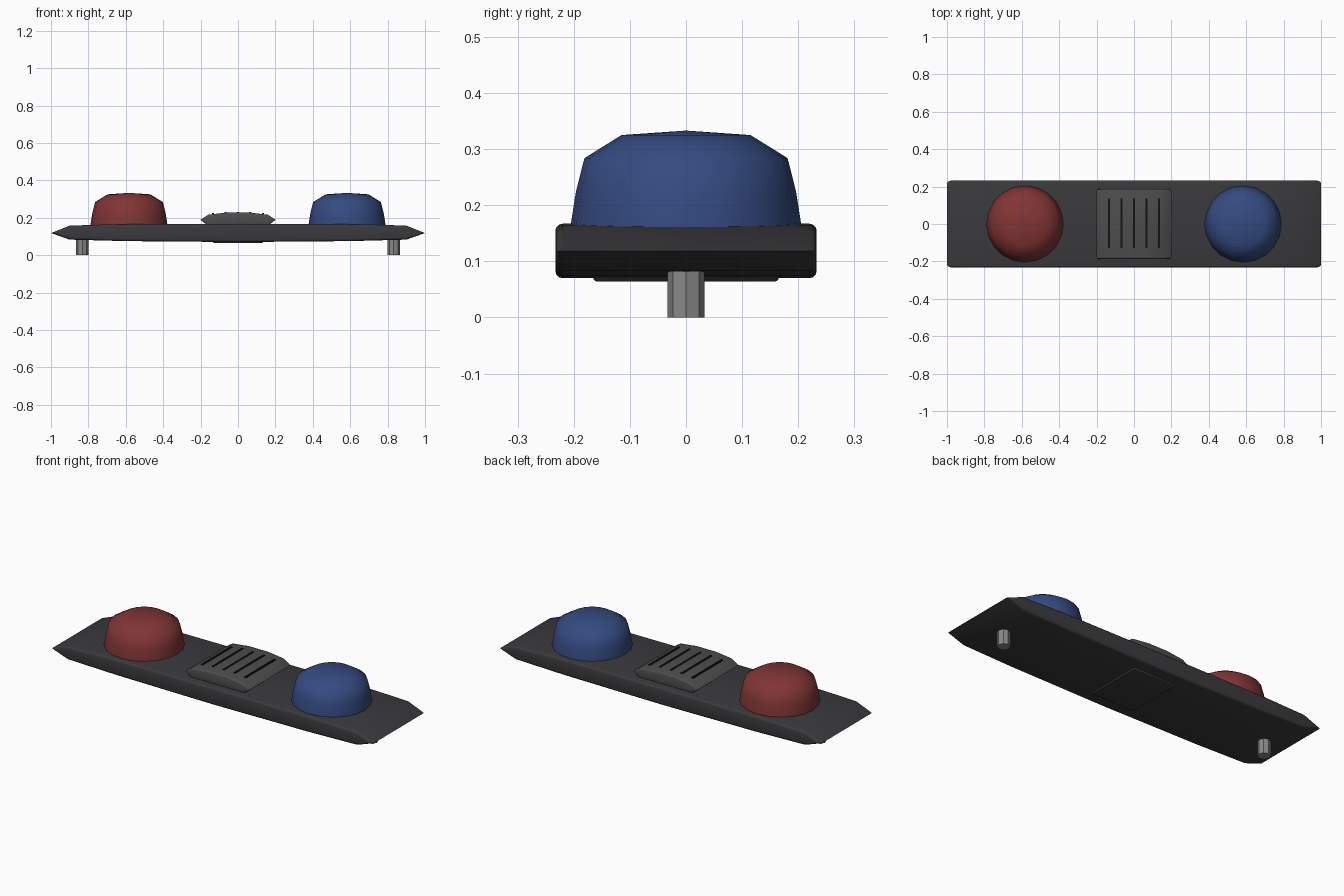
import bpy, bmesh, math

if "Cube" in bpy.data.objects:
    bpy.data.objects.remove(bpy.data.objects["Cube"])


def material(name, rgb):
    m = bpy.data.materials.new(name)
    m.diffuse_color = (*rgb, 1)
    m.use_nodes = True
    m.node_tree.nodes["Principled BSDF"].inputs["Base Color"].default_value = m.diffuse_color
    return m


DARK = material("dark_plastic", (0.042, 0.042, 0.046))
GREY = material("grey_plastic", (0.075, 0.075, 0.075))
BLACK = material("slot_black", (0.006, 0.006, 0.006))
RED = material("red_lens", (0.22, 0.035, 0.035))
BLUE = material("blue_lens", (0.035, 0.07, 0.22))
METAL = material("metal", (0.25, 0.25, 0.25))


def finish(name, bm, mat, angle=35):
    bmesh.ops.recalc_face_normals(bm, faces=bm.faces)
    me = bpy.data.meshes.new(name)
    bm.to_mesh(me)
    bm.free()
    me.materials.append(mat)
    ob = bpy.data.objects.new(name, me)
    bpy.context.collection.objects.link(ob)
    bpy.ops.object.select_all(action='DESELECT')
    ob.select_set(True)
    bpy.context.view_layer.objects.active = ob
    bpy.ops.object.shade_smooth_by_angle(angle=math.radians(angle))
    return ob


def extrusion(name, half, depth, mat, bevel):
    """Mirror a right-hand x/z outline (top to bottom), extrude along y, round the rims."""
    pts = half + [(-x, z) for x, z in reversed(half) if x > 0]
    bm = bmesh.new()
    face = bm.faces.new([bm.verts.new((x, -depth, z)) for x, z in pts])
    new = bmesh.ops.extrude_face_region(bm, geom=[face])["geom"]
    bmesh.ops.translate(bm, vec=(0, 2 * depth, 0),
                        verts=[v for v in new if isinstance(v, bmesh.types.BMVert)])
    rims = [e for e in bm.edges if abs(e.verts[0].co.y - e.verts[1].co.y) < 1e-6]
    bmesh.ops.bevel(bm, geom=rims, offset=bevel, segments=3, profile=0.5, affect='EDGES')
    return finish(name, bm, mat)


def lathe(name, profile, x, sides, mat, angle):
    """Revolve an r/z profile around a vertical axis."""
    bm = bmesh.new()
    vs = [bm.verts.new((r, 0, z)) for r, z in profile]
    edges = [bm.edges.new(p) for p in zip(vs, vs[1:])]
    bmesh.ops.spin(bm, geom=vs + edges, cent=(0, 0, 0), axis=(0, 0, 1),
                   angle=2 * math.pi, steps=sides, use_duplicate=False)
    bmesh.ops.remove_doubles(bm, verts=bm.verts, dist=1e-4)
    bmesh.ops.translate(bm, vec=(x, 0, 0), verts=bm.verts)
    return finish(name, bm, mat, angle)


def box(name, centre, size, mat):
    bm = bmesh.new()
    bmesh.ops.create_cube(bm, size=1)
    bmesh.ops.scale(bm, vec=size, verts=bm.verts)
    bmesh.ops.translate(bm, vec=centre, verts=bm.verts)
    return finish(name, bm, mat)


# Long base bar with wedge-shaped ends
extrusion("base_bar", [(0, 0.167), (0.65, 0.165), (0.9, 0.158), (1.0, 0.118),
                       (0.9, 0.083), (0.6, 0.075), (0, 0.07)], 0.233, DARK, 0.013)

# Raised centre housing
extrusion("centre_housing", [(0.06, 0.228), (0.16, 0.216), (0.2, 0.189), (0.165, 0.16)],
          0.187, GREY, 0.01)

# Dark grille slots
for i in range(-2, 3):
    top = 0.231 if abs(i) < 2 else 0.224
    box("grille_slot", (i * 0.067, 0.003, top - 0.01), (0.011, 0.265, 0.02), BLACK)

# Shallow pad under the base
extrusion("bottom_pad", [(0.15, 0.085), (0.13, 0.064)], 0.165, DARK, 0.006)

# Domed lenses
dome = [(0, 0.16), (0.205, 0.16), (0.205, 0.168), (0.196, 0.225),
        (0.181, 0.284), (0.115, 0.325), (0, 0.333)]
lathe("red_dome", dome, -0.583, 20, RED, 50)
lathe("blue_dome", dome, 0.583, 20, BLUE, 50)

# Octagonal mounting feet
for s in (-1, 1):
    lathe("mounting_foot", [(0, 0), (0.033, 0), (0.033, 0.09), (0, 0.09)],
          s * 0.832, 8, METAL, 30)
